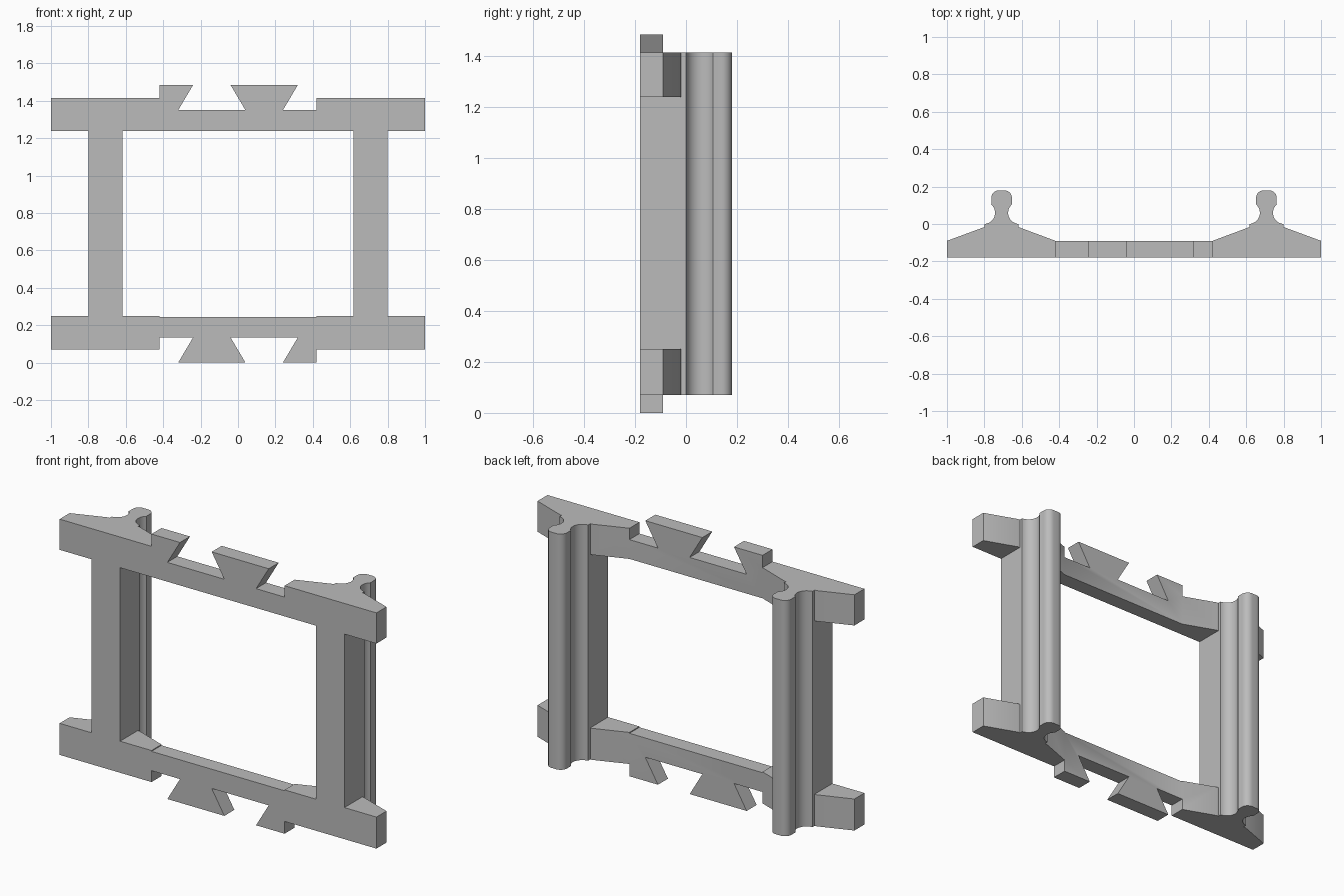
import bpy, bmesh
from math import radians, sin, cos
from mathutils import Vector

cube = bpy.data.objects.get("Cube")
if cube:
    bpy.data.objects.remove(cube, do_unlink=True)

FRONT, BAR_BACK, SHOULDER = -0.18, -0.09, -0.02
HEIGHT, LOW, HIGH = 1.485, 0.07, 1.415
BAR_LOW, BAR_HIGH = 0.25, 1.24
SPAN, RAIL_X, POST_HALF = 0.42, 0.708, 0.09

grey = bpy.data.materials.new("plain grey")
grey.use_nodes = True
colour = (0.5, 0.5, 0.5, 1)
grey.diffuse_color = colour
grey.node_tree.nodes["Principled BSDF"].inputs["Base Color"].default_value = colour


def prism(name, points, start, end, along_z):
    """Extrude an outline in xy along z, or one in xz along y."""
    bm = bmesh.new()
    place = (lambda p, d: (p[0], p[1], d)) if along_z else (lambda p, d: (p[0], d, p[1]))
    face = bm.faces.new([bm.verts.new(place(p, start)) for p in points])
    grown = bmesh.ops.extrude_face_region(bm, geom=[face])["geom"]
    shift = Vector(place((0, 0), end - start))
    bmesh.ops.translate(bm, verts=[v for v in grown if isinstance(v, bmesh.types.BMVert)], vec=shift)
    bmesh.ops.recalc_face_normals(bm, faces=bm.faces)
    mesh = bpy.data.meshes.new(name)
    bm.to_mesh(mesh)
    bm.free()
    mesh.materials.append(grey)
    obj = bpy.data.objects.new(name, mesh)
    bpy.context.collection.objects.link(obj)
    return obj


def arc(cx, cy, r, a, b, steps):
    angles = [radians(a + (b - a) * i / steps) for i in range(steps + 1)]
    return [(cx + r * cos(t), cy + r * sin(t)) for t in angles]


# Post cross-section with a necked, round-headed rail on its back
half = [(POST_HALF, FRONT), (POST_HALF, 0)]
half += arc(0.095, 0.06, 0.06, 264, 131, 14)
half += [(0.055, 0.108)] + arc(0.015, 0.14, 0.04, 0, 90, 8)
outline = half + [(-x, y) for x, y in reversed(half)]

parts = []
for side, sign in (("left", 1), ("right", -1)):
    post = [(sign * RAIL_X + x, y) for x, y in outline]
    parts.append(prism(side + "_post", post, LOW, HIGH, True))
    # Tapered ends of the top and bottom bars
    wing = [(SPAN, FRONT), (1, FRONT), (1, BAR_BACK), (0.81, SHOULDER),
            (0.608, SHOULDER), (SPAN, BAR_BACK)]
    wing = [(sign * x, y) for x, y in wing]
    parts.append(prism(side + "_lower_arm", wing, LOW, BAR_LOW, True))
    parts.append(prism(side + "_upper_arm", wing, BAR_HIGH, HIGH, True))

# Thin middle bars with dovetail teeth; the lower one is the upper turned half round
notch = 1.35
upper = [(-SPAN, BAR_HIGH), (-SPAN, HEIGHT), (-0.24, HEIGHT), (-0.32, notch),
         (0.04, notch), (-0.04, HEIGHT), (0.32, HEIGHT), (0.24, notch),
         (SPAN, notch), (SPAN, BAR_HIGH)]
lower = [(-x, HEIGHT - z) for x, z in upper]
for name, shape in (("upper_toothed_bar", upper), ("lower_toothed_bar", lower)):
    parts.append(prism(name, shape, FRONT, BAR_BACK, False))

# Fuse everything into one clean frame
frame = parts[0]
frame.name = "frame"
bpy.context.view_layer.objects.active = frame
for part in parts[1:]:
    union = frame.modifiers.new("union", "BOOLEAN")
    union.operation, union.solver, union.object = "UNION", "EXACT", part
    bpy.ops.object.modifier_apply(modifier=union.name)
    bpy.data.objects.remove(part, do_unlink=True)

bm = bmesh.new()
bm.from_mesh(frame.data)
bmesh.ops.remove_doubles(bm, verts=bm.verts, dist=0.0005)
bmesh.ops.dissolve_limit(bm, angle_limit=radians(0.5), verts=bm.verts, edges=bm.edges)
bm.to_mesh(frame.data)
bm.free()

bpy.ops.object.select_all(action="DESELECT")
frame.select_set(True)
bpy.ops.object.shade_smooth_by_angle(angle=radians(30))
